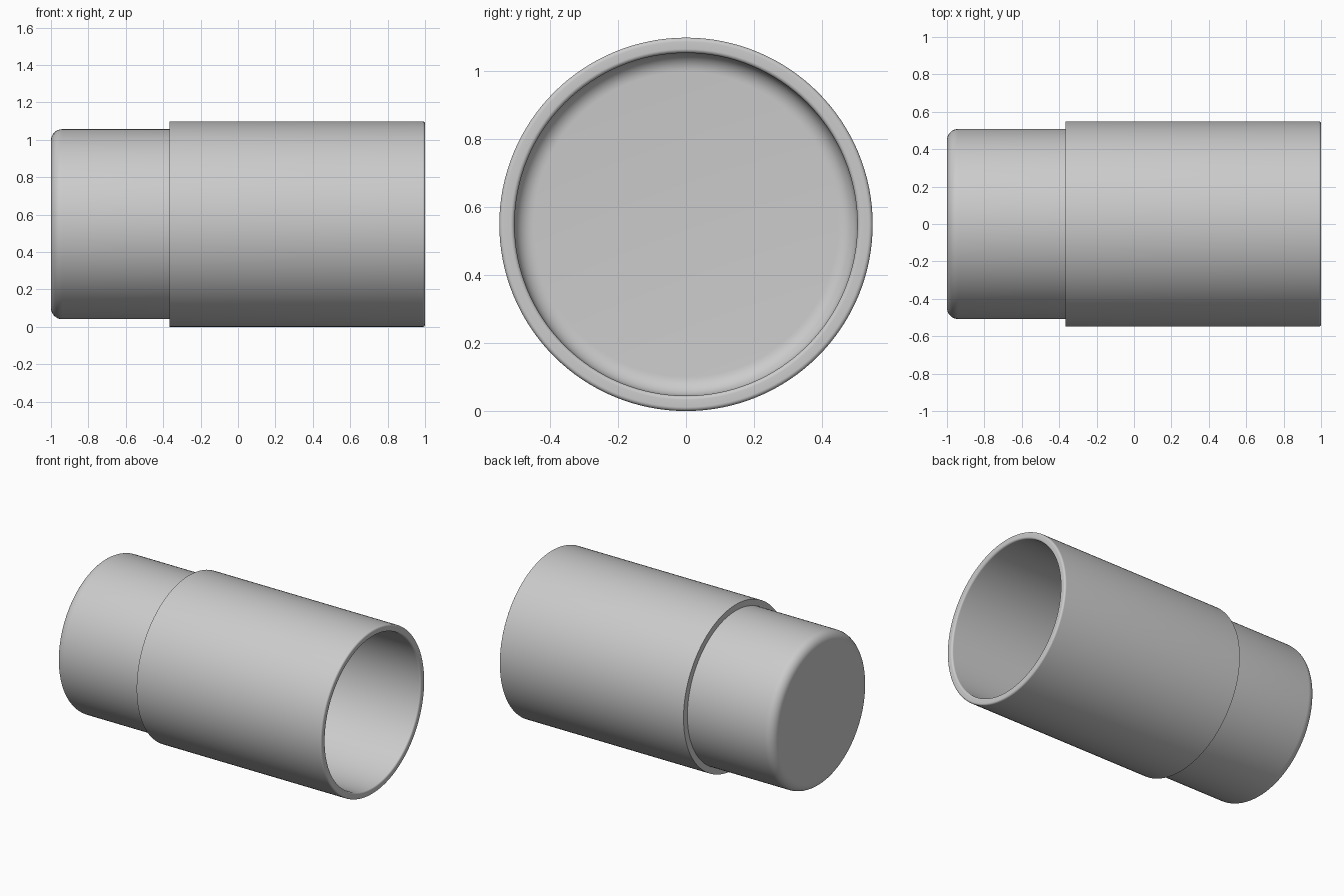
import bpy
import math

cube = bpy.data.objects.get("Cube")
if cube:
    bpy.data.objects.remove(cube, do_unlink=True)

SEGMENTS = 128
SLEEVE_R, BODY_R, BORE_R = 0.549, 0.508, 0.504
STEP_X, WALL = -0.366, 0.004
BASE_FILLET, RIM_FILLET = 0.06, 0.012

grey = bpy.data.materials.new("plain_grey")
grey.use_nodes = True
grey.diffuse_color = (0.6, 0.6, 0.6, 1)
grey.node_tree.nodes["Principled BSDF"].inputs["Base Color"].default_value = (0.6, 0.6, 0.6, 1)


def arc(cx, cr, radius, start, end, steps=8):
    """Rounded corner of the profile as (x, radius) points."""
    angles = [math.radians(start + (end - start) * i / steps) for i in range(steps + 1)]
    return [(cx + radius * math.cos(a), cr + radius * math.sin(a)) for a in angles]


def lathe(name, profile, material):
    """Revolve an (x, radius) profile about the long axis, capping both ends."""
    verts, faces = [], []
    for x, r in profile:
        for s in range(SEGMENTS):
            a = 2 * math.pi * s / SEGMENTS
            verts.append((x, r * math.cos(a), SLEEVE_R + r * math.sin(a)))
    for ring in range(len(profile) - 1):
        b = ring * SEGMENTS
        for s in range(SEGMENTS):
            t = (s + 1) % SEGMENTS
            faces.append((b + s, b + t, b + SEGMENTS + t, b + SEGMENTS + s))
    last = (len(profile) - 1) * SEGMENTS
    faces.append(tuple(reversed(range(SEGMENTS))))
    faces.append(tuple(range(last, last + SEGMENTS)))
    mesh = bpy.data.meshes.new(name)
    mesh.from_pydata(verts, [], faces)
    # Make sure the outside face of the base looks along -x
    if mesh.polygons[-2].normal.x > 0:
        mesh.flip_normals()
    mesh.materials.append(material)
    obj = bpy.data.objects.new(name, mesh)
    bpy.context.collection.objects.link(obj)
    bpy.ops.object.select_all(action="DESELECT")
    obj.select_set(True)
    bpy.context.view_layer.objects.active = obj
    bpy.ops.object.shade_smooth_by_angle(angle=math.radians(35))
    return obj


# Outside: rounded base, narrow body, step out to the wider sleeve
base_x = -1 + BASE_FILLET
profile = arc(base_x, BODY_R - BASE_FILLET, BASE_FILLET, 180, 90)
profile += [(STEP_X, BODY_R), (STEP_X, SLEEVE_R)]

# Softened rim of the open end
rim_x = 1 - RIM_FILLET
profile += arc(rim_x, SLEEVE_R - RIM_FILLET, RIM_FILLET, 90, 0)
profile += arc(rim_x, BORE_R + RIM_FILLET, RIM_FILLET, 0, -90)

# Inside: straight bore with a rounded corner into the floor
inner_fillet = BASE_FILLET - WALL
profile += arc(base_x, BORE_R - inner_fillet, inner_fillet, 90, 180)

lathe("stepped_cup", profile, grey)
